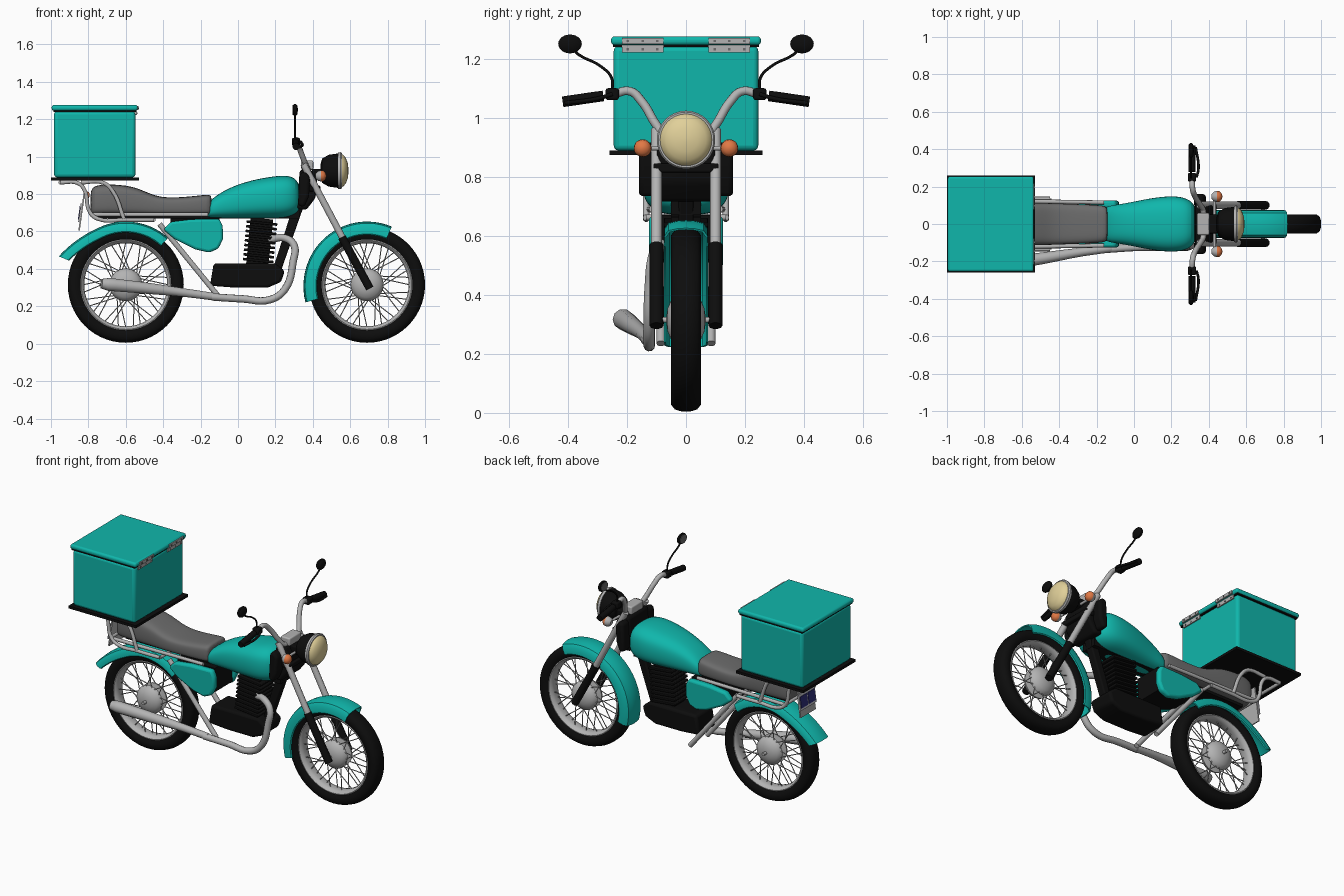
import bpy, bmesh
from math import sin, cos, pi, radians, copysign
from mathutils import Vector, Matrix

if "Cube" in bpy.data.objects:
    bpy.data.objects.remove(bpy.data.objects["Cube"])


def material(name, *rgb):
    m = bpy.data.materials.new(name)
    m.use_nodes = True
    m.diffuse_color = (*rgb, 1)
    bsdf = next(n for n in m.node_tree.nodes if n.type == "BSDF_PRINCIPLED")
    bsdf.inputs["Base Color"].default_value = (*rgb, 1)
    return m


teal = material("teal paint", .005, .47, .41)
black = material("black", .004, .004, .004)
silver = material("silver metal", .45, .45, .45)
grey = material("seat grey", .15, .15, .15)
cream = material("lamp cream", .75, .63, .32)
orange = material("signal orange", .75, .19, .06)
white = material("plate white", .6, .6, .65)
navy = material("plate navy", .03, .03, .2)


def add(name, data, mat):
    ob = bpy.data.objects.new(name, data)
    bpy.context.scene.collection.objects.link(ob)
    data.materials.append(mat)
    return ob


def finish(name, bm, mat, bevel=0, subsurf=0):
    bmesh.ops.recalc_face_normals(bm, faces=bm.faces)
    me = bpy.data.meshes.new(name)
    bm.to_mesh(me)
    bm.free()
    ob = add(name, me, mat)
    if bevel:
        mod = ob.modifiers.new("Bevel", "BEVEL")
        mod.width, mod.segments = bevel, 3
    if subsurf:
        mod = ob.modifiers.new("Subdivision", "SUBSURF")
        mod.levels = mod.render_levels = subsurf
    return ob


def loft(name, rings, mat, wrap=False, subsurf=0):
    """Skin closed rings; cap the ends, or join last to first."""
    bm = bmesh.new()
    vs = [[bm.verts.new(p) for p in ring] for ring in rings]
    n = len(vs[0])
    for a, b in zip(vs, vs[1:] + ([vs[0]] if wrap else [])):
        for i in range(n):
            j = (i + 1) % n
            bm.faces.new((a[i], a[j], b[j], b[i]))
    if not wrap:
        bm.faces.new(vs[0])
        bm.faces.new(vs[-1])
    return finish(name, bm, mat, subsurf=subsurf)


def turn(name, profile, centre, axis, mat, wrap=False, n=32):
    """Lathe (radius, height) pairs around an axis."""
    q = Vector(axis).to_track_quat("Z", "Y")
    rings = [[Vector(centre) + q @ Vector((r * cos(2 * pi * i / n), r * sin(2 * pi * i / n), h))
              for i in range(n)] for r, h in profile]
    return loft(name, rings, mat, wrap)


def box(name, size, centre, mat, bevel=0, tilt=0):
    bm = bmesh.new()
    bmesh.ops.create_cube(bm, size=1)
    bm.transform(Matrix.Translation(centre) @ Matrix.Rotation(tilt, 4, "Y") @ Matrix.Diagonal((*size, 1)))
    return finish(name, bm, mat, bevel)


def slab(name, outline, y0, y1, mat, bevel=0):
    """Extrude an (x, z) outline across y."""
    bm = bmesh.new()
    a, b = ([bm.verts.new((x, y, z)) for x, z in outline] for y in (y0, y1))
    bm.faces.new(a)
    bm.faces.new(b)
    for i in range(len(a)):
        j = (i + 1) % len(a)
        bm.faces.new((a[i], a[j], b[j], b[i]))
    return finish(name, bm, mat, bevel)


def tube(name, pts, r, mat, radii=None):
    cu = bpy.data.curves.new(name, "CURVE")
    cu.dimensions, cu.bevel_depth, cu.bevel_resolution = "3D", r, 3
    cu.resolution_u, cu.use_fill_caps = 6, True
    sp = cu.splines.new("BEZIER")
    sp.bezier_points.add(len(pts) - 1)
    for i, (bp, p) in enumerate(zip(sp.bezier_points, pts)):
        bp.co = p
        bp.handle_left_type = bp.handle_right_type = "AUTO"
        bp.radius = radii[i] if radii else 1
    return add(name, cu, mat)


def body(name, stations, mat, power, n=20):
    """Rounded body from stations of (x, bottom, top, half width)."""
    se = lambda v: copysign(abs(v) ** power, v)
    rings = [[(x, w * se(cos(2 * pi * i / n)), (b + t) / 2 + (t - b) / 2 * se(sin(2 * pi * i / n)))
              for i in range(n)] for x, b, t, w in stations]
    return loft(name, rings, mat, subsurf=2)


def fender(name, cx, start, end, depth, flare):
    half = [(depth, .074), (.31, .073), (.329, .06), (.336, .03)]
    outer = half + [(.338, 0)] + [(r, -y) for r, y in reversed(half)]
    section = outer + [(r - .006, y * .92) for r, y in reversed(outer)]
    rings = []
    for k in range(25):
        f = k / 24
        a = radians(start + (end - start) * f)
        grow = flare * max(0, f - .6) ** 2
        rings.append([(cx + (r + grow) * cos(a), y, .315 + (r + grow) * sin(a)) for r, y in section])
    return loft(name, rings, teal)


# Wheels with rims, hubs and crossed spokes
def wheel(label, cx):
    c = (cx, 0, .315)
    side = [(.243, .038), (.262, .05), (.288, .05), (.303, .038), (.31, .016)]
    turn(label + "_tyre", side + [(r, -h) for r, h in reversed(side)], c, (0, 1, 0), black, True, 56)
    rim = [(.25, .036), (.238, .04), (.226, .03), (.222, .012)]
    turn(label + "_rim", rim + [(r, -h) for r, h in reversed(rim)], c, (0, 1, 0), silver, True, 56)
    hub = [(.015, .066), (.04, .062), (.068, .05), (.085, .032), (.088, .02), (.05, .012)]
    turn(label + "_hub", hub + [(r, -h) for r, h in reversed(hub)], c, (0, 1, 0), silver)
    for k in range(36):
        s, lean = (1 if k % 2 else -1), (.5 if k % 4 < 2 else -.5)
        a = 2 * pi * k / 36
        tube(label + "_spoke", [(cx + .075 * cos(a + lean), s * .03, .315 + .075 * sin(a + lean)),
                                (cx + .228 * cos(a), s * .008, .315 + .228 * sin(a))], .0028, silver)


wheel("front_wheel", .69)
wheel("rear_wheel", -.6)
fender("front_fender", .69, 67, 196, .272, .03)
fender("rear_fender", -.6, 48, 157, .285, .32)
tube("front_axle", [(.69, -.11, .315), (.69, .11, .315)], .01, silver)
tube("rear_axle", [(-.6, -.09, .315), (-.6, .09, .315)], .01, silver)

# Tank and seat
body("fuel_tank", [(-.165, .675, .735, .07), (-.15, .67, .77, .098), (-.06, .668, .83, .108),
                   (.05, .668, .87, .132), (.16, .668, .892, .15), (.25, .668, .903, .15),
                   (.31, .69, .89, .125), (.335, .72, .83, .08)], teal, .72)
body("seat", [(-.79, .69, .81, .08), (-.775, .685, .845, .105), (-.7, .685, .855, .115),
              (-.56, .685, .845, .115), (-.47, .685, .8, .113), (-.39, .685, .778, .11),
              (-.25, .685, .787, .105), (-.155, .685, .8, .1), (-.14, .69, .79, .085)], grey, .5)

# Engine, frame and side covers
slab("crankcase", [(-.15, .31), (-.02, .3), (.16, .3), (.23, .33), (.25, .39), (.2, .43), (-.13, .43)],
     -.085, .085, black, .015)
box("cylinder_core", (.12, .1, .26), (.115, 0, .54), black, tilt=.1)
for k in range(9):
    box("cylinder_fin", (.165, .15, .014), (.108 + .0025 * k, 0, .445 + .025 * k), black, .004, .1)
slab("down_tube", [(.31, .78), (.36, .76), (.23, .39), (.18, .38)], -.025, .025, black, .008)
slab("spine", [(-.75, .67), (-.75, .69), (.33, .75), (.33, .67)], -.05, .05, black)
slab("inner_cover", [(-.36, .57), (-.36, .67), (-.1, .67), (-.1, .52), (-.2, .51)], -.09, .09, black)
cover = [(-.4, .61), (-.36, .652), (-.25, .665), (-.1, .668), (-.082, .63), (-.08, .56),
         (-.105, .508), (-.155, .487), (-.23, .505), (-.34, .56)]
for s in (-1, 1):
    slab("side_cover", cover, s * .085, s * .125, teal, .014)
    tube("rear_strut", [(-.42, s * .085, .64), (-.09, s * .085, .235)], .015, silver)
    tube("seat_rail", [(-.79, s * .125, .69), (-.16, s * .115, .69)], .011, silver)

# Exhaust
tube("exhaust_pipe", [(.17, -.05, .555), (.25, -.09, .565), (.3, -.11, .525), (.295, -.12, .44),
                      (.25, -.125, .29), (.17, -.125, .235), (.02, -.125, .24), (-.14, -.135, .25)],
     .02, silver)
tube("muffler", [(-.12, -.13, .25), (-.28, -.15, .272), (-.5, -.185, .298), (-.69, -.213, .317),
                 (-.73, -.22, .321)], .036, silver, [.58, .65, .88, 1, .75])

# Forks, shroud and clamp
slab("fork_shroud", [(.315, .72), (.365, .715), (.415, .78), (.425, .88), (.385, .935), (.33, .93)],
     -.1, .1, black, .015)
for s in (-1, 1):
    tube("fork_upper", [(.35, s * .1, .96), (.57, s * .1, .545)], .019, silver)
    tube("fork_lower", [(.555, s * .1, .57), (.705, s * .1, .295)], .023, black)
    slab("shroud_wing", [(.32, .74), (.355, .73), (.38, .79), (.385, .89), (.36, .92), (.33, .91)],
         s * .09, s * .16, black, .02)
box("handlebar_clamp", (.065, .12, .05), (.37, 0, .955), silver, .008)
box("lower_yoke", (.06, .22, .03), (.41, 0, .83), black, .006)

# Headlamp and indicators
lamp = (.545, 0, .925)
turn("headlamp_shell", [(.03, -.105), (.065, -.095), (.085, -.06), (.092, -.01), (.09, .002)], lamp, (1, 0, 0), black)
turn("headlamp_ring", [(.086, -.01), (.097, -.01), (.099, .003), (.094, .01), (.086, .01)], lamp, (1, 0, 0), silver, True)
turn("headlamp_lens", [(.09, .004), (.085, .017), (.068, .032), (.04, .042), (.008, .046)], lamp, (1, 0, 0), cream)
box("headlamp_bracket", (.07, .1, .05), (.43, 0, .91), black, .008)
for s in (-1, 1):
    c = (.445, s * .147, .897)
    turn("indicator_shell", [(.012, -.03), (.026, -.018), (.03, 0)], c, (1, 0, 0), silver, n=20)
    turn("indicator_lens", [(.03, 0), (.028, .012), (.018, .023), (.004, .027)], c, (1, 0, 0), orange, n=20)
    tube("indicator_stalk", [(.43, s * .05, .897), (.43, s * .14, .897)], .008, silver)

# Handlebar, grips and mirrors
for s in (-1, 1):
    tube("handlebar", [(.375, 0, .95), (.37, s * .07, .94), (.355, s * .1, .975), (.325, s * .15, 1.055),
                       (.313, s * .19, 1.09), (.31, s * .25, 1.078)], .015, silver)
    tube("grip", [(.31, s * .28, 1.074), (.31, s * .35, 1.064), (.31, s * .418, 1.054)], .019, black)
    box("switch_block", (.045, .045, .04), (.31, s * .25, 1.08), black, .008)
    tube("brake_lever", [(.335, s * .25, 1.08), (.345, s * .3, 1.065), (.33, s * .41, 1.05)], .007, black)
    tube("mirror_stem", [(.305, s * .25, 1.09), (.305, s * .252, 1.135), (.305, s * .29, 1.175),
                         (.305, s * .365, 1.215), (.305, s * .39, 1.24)], .005, black)
    mirror = turn("mirror", [(.03, -.012), (.04, -.005), (.04, .004), (.03, .012), (.008, .015)],
                  (0, 0, 0), (1, 0, 0), black, n=24)
    mirror.scale = (1, 1, .8)
    mirror.location = (.305, s * .393, 1.25)
    face = turn("mirror_glass", [(.033, -.0135), (.033, -.011)], (0, 0, 0), (1, 0, 0), grey, n=24)
    face.scale, face.location = mirror.scale, mirror.location

# Luggage rack
for s in (-1, 1):
    tube("rack_side", [(-.95, s * .135, .862), (-.86, s * .135, .86), (-.825, s * .135, .83), (-.79, s * .135, .7),
                       (-.75, s * .135, .668), (-.6, s * .135, .662), (-.45, s * .135, .662)], .011, silver)
    tube("rack_leg", [(-.84, s * .135, .862), (-.72, s * .135, .86), (-.67, s * .135, .815),
                      (-.61, s * .135, .668)], .011, silver)
for x, z in ((-.95, .862), (-.72, .86), (-.79, .7), (-.45, .662)):
    tube("rack_crossbar", [(x, -.135, z), (x, .135, z)], .01, silver)

# Delivery box
box("box_tray", (.47, .52, .016), (-.765, 0, .881), black)
box("box_body", (.435, .49, .355), (-.766, 0, 1.066), teal, .018)
box("box_seam", (.44, .495, .012), (-.766, 0, 1.246), black)
box("box_lid", (.46, .508, .03), (-.766, 0, 1.261), teal, .012)
for s in (-1, 1):
    box("hinge_top", (.008, .14, .02), (-.535, s * .147, 1.26), silver)
    box("hinge_bottom", (.008, .14, .025), (-.545, s * .147, 1.234), silver)
    for k in range(3):
        for x, z in ((-.531, 1.26), (-.541, 1.232)):
            box("hinge_rivet", (.006, .008, .008), (x, s * .147 + (k - 1) * .05, z), grey)

# Tail lamp and number plate
box("tail_lamp", (.03, .09, .035), (-.81, 0, .795), orange, .008)
box("plate_holder", (.008, .15, .21), (-.835, 0, .71), silver, tilt=.14)
box("plate", (.006, .16, .1), (-.845, 0, .7), white, tilt=.14)
for s in (-1, 1):
    box("plate_panel", (.004, .066, .07), (-.849, s * .038, .7), navy, tilt=.14)

# Smooth shading with sharp edges kept
bpy.ops.object.select_all(action="DESELECT")
for ob in bpy.context.scene.objects:
    if ob.type == "MESH":
        ob.select_set(True)
        bpy.context.view_layer.objects.active = ob
bpy.ops.object.shade_smooth_by_angle(angle=radians(40))
